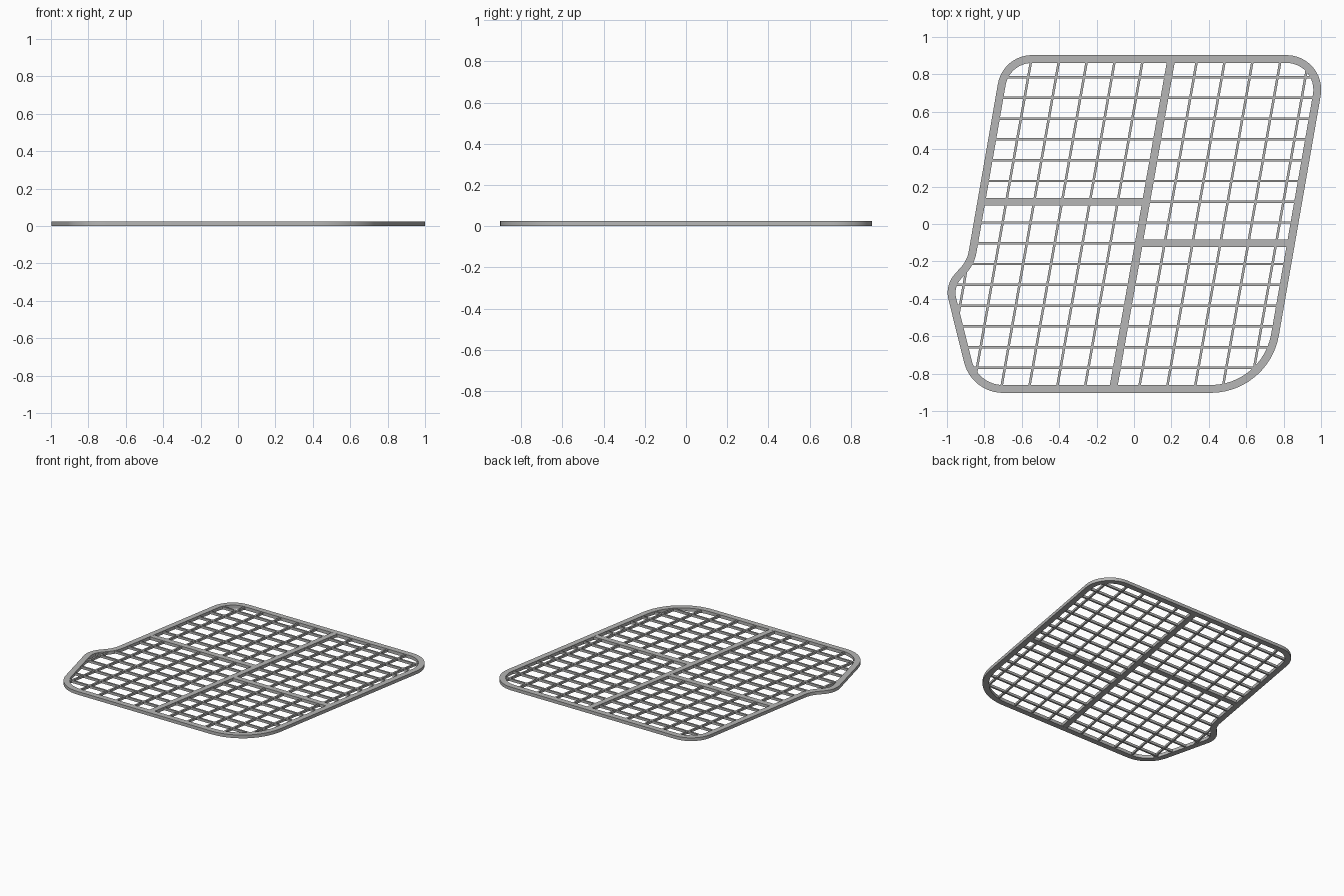
import bpy, bmesh, math
from mathutils import Vector

cube = bpy.data.objects.get("Cube")
if cube:
    bpy.data.objects.remove(cube, do_unlink=True)

HEIGHT = 0.024
WIDTH = 0.042          # frame and dividers
THIN = 0.013           # grid bars
LEAN = math.tan(math.radians(10))

steel = bpy.data.materials.new("light grey metal")
steel.use_nodes = True
GREY = (0.47, 0.47, 0.465, 1)
steel.diffuse_color = GREY
steel.node_tree.nodes["Principled BSDF"].inputs["Base Color"].default_value = GREY

# Outer outline, counter-clockwise: x, y, corner radius
CORNERS = [(0.721, -0.903, 0.37), (1.036, 0.903, 0.185), (-0.701, 0.903, 0.185),
           (-0.892, -0.194, 0.17), (-1.011, -0.327, 0.15), (-0.868, -0.903, 0.215)]


def outline(inset, steps=12):
    """Rounded outline moved inwards by inset."""
    loop = []
    for i, (x, y, r) in enumerate(CORNERS):
        p = Vector((x, y))
        a = (Vector(CORNERS[i - 1][:2]) - p).normalized()
        b = (Vector(CORNERS[(i + 1) % len(CORNERS)][:2]) - p).normalized()
        half = a.angle(b) / 2
        centre = p + (a + b).normalized() * r / math.sin(half)
        convex = b.x * a.y - b.y * a.x > 0
        start = p + a * r / math.tan(half) - centre
        end = p + b * r / math.tan(half) - centre
        a0 = math.atan2(start.y, start.x)
        turn = (math.pi - 2 * half) * (1 if convex else -1)
        radius = r - inset if convex else r + inset
        for s in range(steps + 1):
            t = a0 + turn * s / steps
            loop.append(centre + Vector((math.cos(t), math.sin(t))) * radius)
    return loop


def finish(bm, name):
    bmesh.ops.recalc_face_normals(bm, faces=bm.faces)
    mesh = bpy.data.meshes.new(name)
    bm.to_mesh(mesh)
    bm.free()
    mesh.materials.append(steel)
    obj = bpy.data.objects.new(name, mesh)
    bpy.context.collection.objects.link(obj)
    return obj


def make_frame():
    bm = bmesh.new()
    rings = [[bm.verts.new((p.x, p.y, z)) for p in outline(inset)]
             for inset, z in ((0, 0), (0, HEIGHT), (WIDTH, HEIGHT), (WIDTH, 0))]
    n = len(rings[0])
    for k in range(4):
        lower, upper = rings[k], rings[(k + 1) % 4]
        for i in range(n):
            j = (i + 1) % n
            bm.faces.new((lower[i], lower[j], upper[j], upper[i]))
    return finish(bm, "outer_frame")


MIDDLE = outline(WIDTH / 2)


def clip(point, direction):
    """Ends of a line where it meets the middle of the frame."""
    normal = Vector((-direction.y, direction.x))
    hits = []
    for i, q in enumerate(MIDDLE):
        p = MIDDLE[i - 1]
        d0, d1 = (p - point).dot(normal), (q - point).dot(normal)
        if d0 * d1 < 0:
            hits.append(p.lerp(q, d0 / (d0 - d1)))
    hits.sort(key=lambda h: h.dot(direction))
    return hits[0], hits[-1]


def add_bar(bm, a, b, width, z0, z1):
    d = (b - a).normalized()
    side = Vector((-d.y, d.x)) * width / 2
    base = [a - side, b - side, b + side, a + side]
    low = [bm.verts.new((p.x, p.y, z0)) for p in base]
    high = [bm.verts.new((p.x, p.y, z1)) for p in base]
    bm.faces.new(low)
    bm.faces.new(high)
    for i in range(4):
        j = (i + 1) % 4
        bm.faces.new((low[i], low[j], high[j], high[i]))


ALONG = Vector((LEAN, 1)).normalized()
ACROSS = Vector((1, 0))
MID_X = 0.044

# Rim
frame = make_frame()
bpy.context.view_layer.objects.active = frame
frame.select_set(True)
bpy.ops.object.shade_smooth_by_angle()

# Wide dividers: one leaning spine and a staggered arm on each side
rows = [0.785 - 0.111 * k for k in range(15)]
bm = bmesh.new()
add_bar(bm, *clip(Vector((MID_X, 0)), ALONG), WIDTH, 0.0005, HEIGHT - 0.0005)
finish(bm, "centre_divider")
for name, y, end in (("right_divider", rows[6], 0), ("left_divider", rows[8], 1)):
    bm = bmesh.new()
    joint = Vector((MID_X + LEAN * y, y))
    add_bar(bm, clip(joint, ACROSS)[end], joint, WIDTH, 0.001, HEIGHT - 0.001)
    finish(bm, name)

# Thin grid bars
bm = bmesh.new()
for y in rows:
    add_bar(bm, *clip(Vector((0, y)), ACROSS), THIN, 0.003, HEIGHT - 0.003)
finish(bm, "cross_bars")

bm = bmesh.new()
columns = [-0.108 - 0.149 * k for k in range(6)] + [0.182 + 0.149 * k for k in range(5)]
for x in columns:
    add_bar(bm, *clip(Vector((x, 0)), ALONG), THIN, 0.004, HEIGHT - 0.004)
finish(bm, "leaning_bars")
